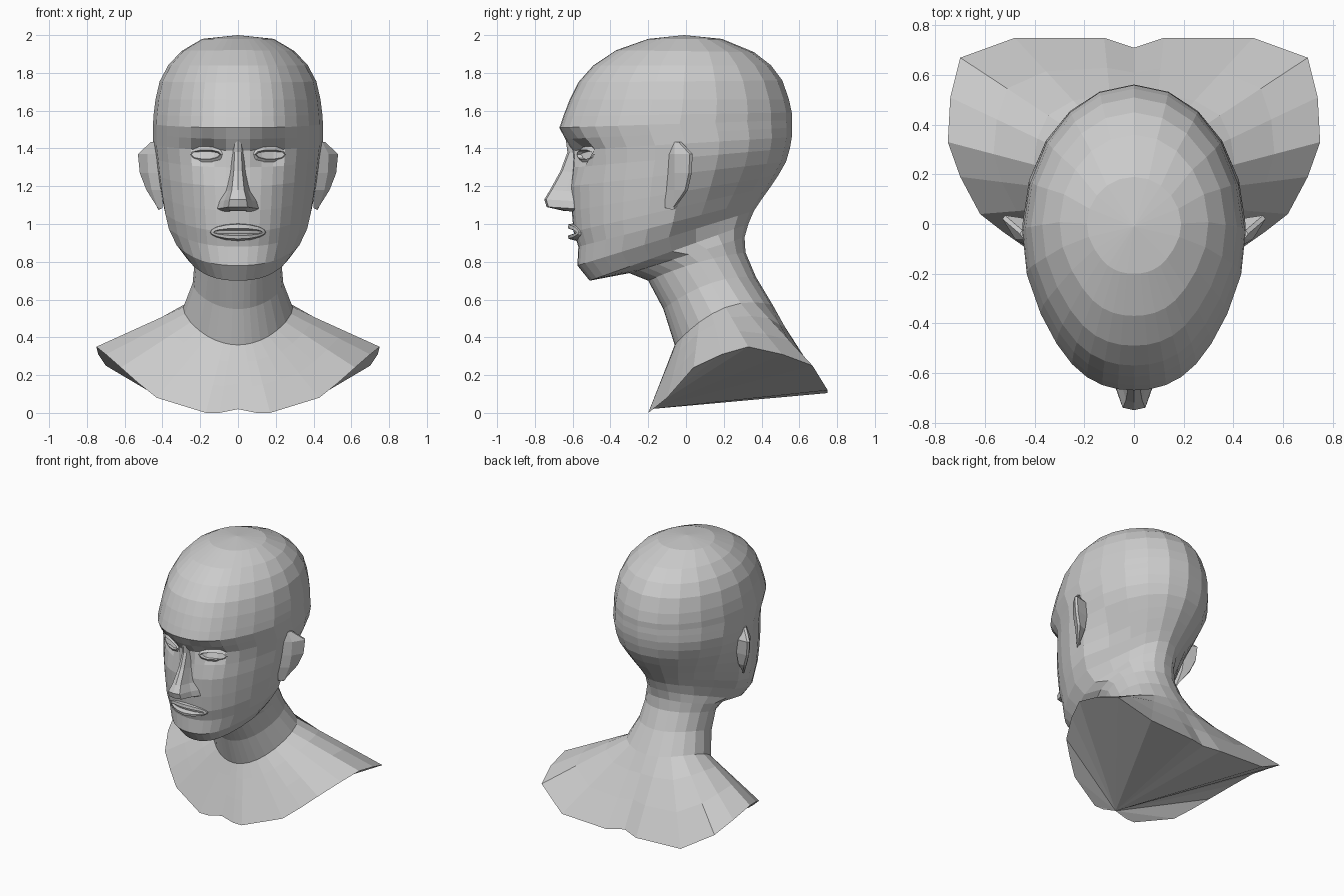
import bpy, bmesh, math
from mathutils import Vector


def loft(name, rings, closed=False, cap=False):
    """Skin a list of point rings, mirror across x and make an object."""
    bm = bmesh.new()
    rows = [[bm.verts.new(p) for p in r] for r in rings]
    n = len(rows[0])
    for a, b in zip(rows, rows[1:]):
        for i in range(n if closed else n - 1):
            j = (i + 1) % n
            bm.faces.new((a[i], a[j], b[j], b[i]))
    if cap:
        bm.faces.new(rows[0])
        bm.faces.new(rows[-1])
    bmesh.ops.remove_doubles(bm, verts=bm.verts[:], dist=0.0005)
    bmesh.ops.mirror(bm, geom=bm.verts[:] + bm.edges[:] + bm.faces[:],
                     axis='X', merge_dist=0.0005)
    bmesh.ops.remove_doubles(bm, verts=bm.verts[:], dist=0.0005)
    bmesh.ops.recalc_face_normals(bm, faces=bm.faces[:])
    me = bpy.data.meshes.new(name)
    bm.to_mesh(me)
    bm.free()
    ob = bpy.data.objects.new(name, me)
    bpy.context.collection.objects.link(ob)
    return ob


# Head, neck and shoulders: one skin of tilted half rings
ANGLES = [0, 7, 15, 24, 34, 46, 60, 76, 92, 110, 128, 145, 162, 180]


def half_ring(yf, zf, yb, zb, w, lift=0.0):
    pts = []
    for d in ANGLES:
        c, s = math.cos(math.radians(d)), math.sin(math.radians(d))
        k = (1 - c) / 2
        x, y = w * s, yf + (yb - yf) * k
        z = zf + (zb - zf) * k + lift * s * s
        if c > 0 and z > .7:                 # flatter face, narrower cheeks
            x = w * s ** .92 * (1 - .25 * (c * s) ** 2)
        if c < 0 and .85 < z < 1.35:         # nape narrows below the skull
            p = .3 * min(1, (1.35 - z) / .25) * min(1, -2 * c)
            x = max(x * (1 - p), min(x, .235 * s))
        if y < -0.3 and 1.2 < z < 1.47:      # eye socket hollow
            y += 0.08 * math.exp(-((x - .165) / .075) ** 2 - ((z - 1.38) / .06) ** 2)
        pts.append(Vector((0 if d in (0, 180) else x, y, z)))
    return pts


rim = [Vector(p) for p in (
    (0, -.19, .02), (.1, -.2, 0), (.17, -.2, 0), (.3, -.15, .04), (.43, -.1, .08),
    (.53, -.03, .16), (.62, .04, .24), (.7, .19, .31), (.75, .33, .35),
    (.74, .51, .31), (.7, .67, .25), (.48, .75, .12), (.12, .75, .105), (0, .71, .12))]
neck_base = half_ring(-.06, .36, .46, .57, .29, .09)
upper = [half_ring(*r) for r in (
    (-.12, .55, .37, .72, .24, .05),
    (-.20, .70, .315, .85, .23, .02),
    (-.30, .74, .31, .93, .238),
    (-.51, .70, .33, 1.0, .28),
    (-.575, .78, .36, 1.07, .34),
    (-.57, .88, .40, 1.13, .382),
    (-.595, .96, .45, 1.2, .40),
    (-.605, 1.07, .49, 1.26, .415),
    (-.61, 1.2, .53, 1.33, .43),
    (-.60, 1.3, .55, 1.4, .44),
    (-.605, 1.39, .56, 1.46, .45),
    (-.64, 1.45, .562, 1.51, .45),
    (-.67, 1.51, .56, 1.55, .45),
    (-.65, 1.57, .56, 1.59, .447),
    (-.615, 1.66, .545, 1.66, .437),
    (-.57, 1.75, .51, 1.76, .415),
    (-.49, 1.84, .45, 1.84, .37),
    (-.37, 1.92, .36, 1.91, .30),
    (-.20, 1.98, .19, 1.98, .19),
    (-.01, 2.0, -.01, 2.0, 0))]
mids = [[a.lerp(b, t) for a, b in zip(rim, neck_base)] for t in (.4, .75)]
base = [rim[0]] * len(rim)                   # underside fans from the front
loft("head_and_bust", [base, rim] + mids + [neck_base] + upper)

# Nose: half sections from bridge to base (z, ridge y, half width, root y)
nose = []
for z, y, w, r in ((1.48, -.64, .03, -.60), (1.38, -.628, .035, -.56),
                   (1.28, -.665, .045, -.55), (1.18, -.72, .065, -.55),
                   (1.13, -.75, .09, -.55), (1.09, -.738, .10, -.55),
                   (1.07, -.65, .075, -.55)):
    nose.append([(0, y, z), (w * .5, y + .01, z), (w * .8, y * .5 + r * .5, z - .005),
                 (w * 1.15, y * .15 + r * .85, z - .01), (w * 1.6, r + .03, z - .01), (0, r + .03, z)])
loft("nose", nose, cap=True)


# Almond-shaped rings (half width, upper, lower, y) wrapped round the face
def almond(cx, cz, bend, rings, angles):
    out = []
    for w, up, low, y in rings:
        row = []
        for d in angles:
            c, s = math.cos(math.radians(d)), math.sin(math.radians(d))
            x = cx + w * c
            row.append((0 if abs(x) < 1e-5 else x, y + bend * x * x,
                        cz + s * (up if s > 0 else low)))
        out.append(row)
    return out


# Eyelids round a deep opening
loft("eyelids", almond(.17, 1.368, 1.6, (
    (.115, .06, .07, -.54), (.095, .04, .045, -.578),
    (.08, .026, .026, -.59), (.074, .02, .024, -.57), (.06, .012, .014, -.53),
    (0, 0, 0, -.52)), range(0, 360, 36)), closed=True)

loft("lips", almond(0, .957, 2.6, (
    (0, 0, 0, -.54), (.16, .05, .05, -.565), (.145, .042, .036, -.622),
    (.13, .02, .018, -.625), (.12, .006, .006, -.585), (0, 0, 0, -.57)),
    (-90, -65, -40, -18, 0, 18, 40, 65, 90)))

# Ears: bottom to top (z, rim x, rim y)
ear = []
for z, x, y in ((1.085, .425, -.06), (1.18, .485, .005), (1.27, .52, .025),
                (1.37, .53, .03), (1.435, .46, -.03)):
    ear.append([(.40, -.11, z), (x * .5 + .215, -.06, z), (x, y - .01, z),
                (x - .01, y + .005, z), (.42, y - .01, z - .01)])
loft("ears", ear, closed=True, cap=True)
